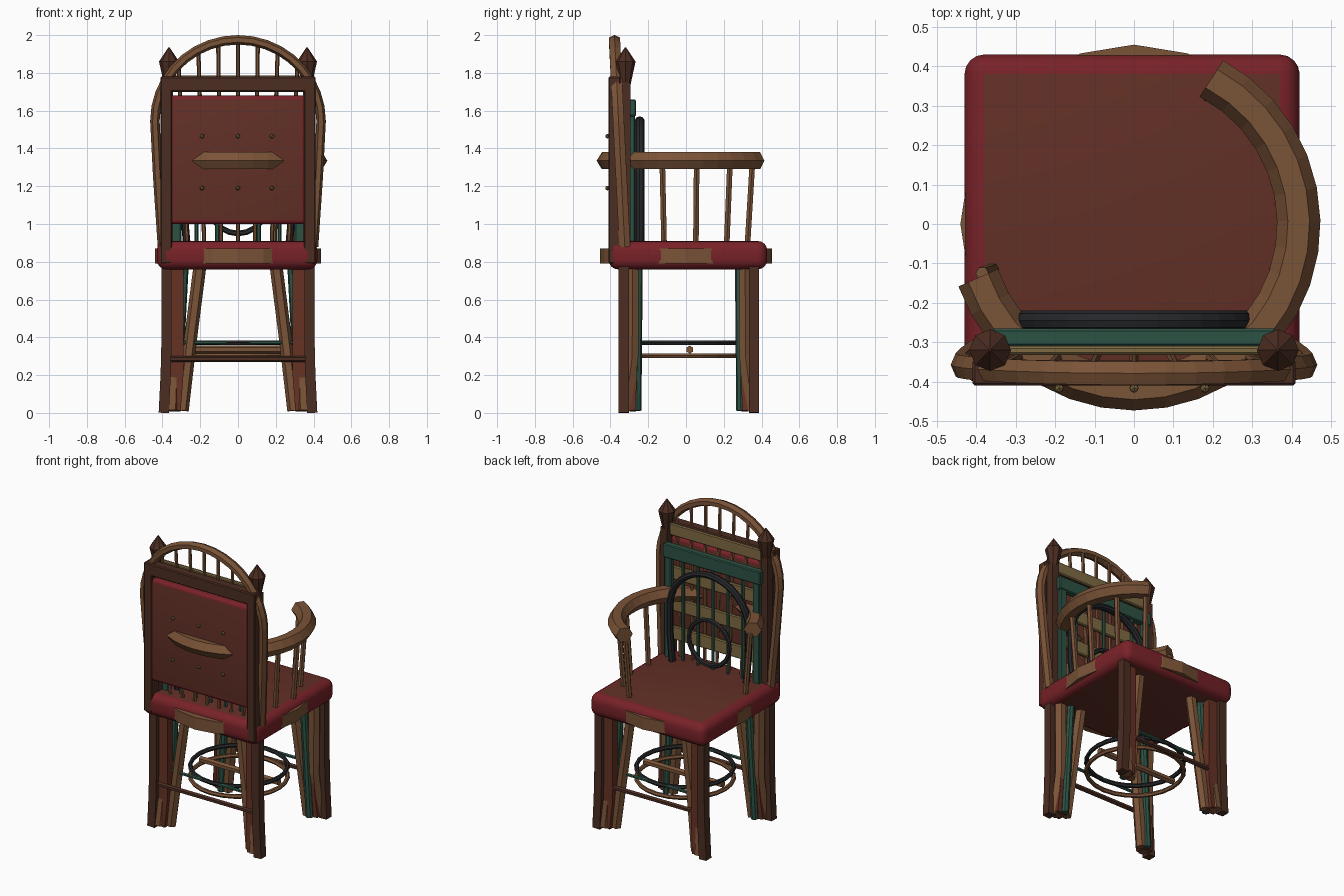
import bpy, bmesh, math
from mathutils import Vector

if "Cube" in bpy.data.objects:
    bpy.data.objects.remove(bpy.data.objects["Cube"])


def mat(name, r, g, b):
    m = bpy.data.materials.new(name)
    lin = lambda c: ((c / 255 + 0.055) / 1.055) ** 2.4
    m.diffuse_color = (lin(r), lin(g), lin(b), 1)
    m.use_nodes = True
    m.node_tree.nodes["Principled BSDF"].inputs["Base Color"].default_value = m.diffuse_color
    return m


RED = mat("red_trim", 120, 34, 40)
LEATHER = mat("brown_leather", 98, 48, 38)
OAK = mat("light_oak", 122, 83, 55)
DARK = mat("dark_wood", 76, 45, 34)
MAHOG = mat("red_wood", 102, 50, 36)
GREEN = mat("green_paint", 44, 82, 68)
TAN = mat("tan_wood", 128, 107, 66)
BLACK = mat("black_paint", 38, 39, 42)


def finish(name, bm, *mats):
    bmesh.ops.recalc_face_normals(bm, faces=bm.faces)
    me = bpy.data.meshes.new(name)
    bm.to_mesh(me)
    bm.free()
    for m in mats:
        me.materials.append(m)
    ob = bpy.data.objects.new(name, me)
    bpy.context.collection.objects.link(ob)
    return ob


def box(name, x0, x1, y0, y1, z0, z1, m, bevel=0.006):
    bm = bmesh.new()
    bmesh.ops.create_cube(bm, size=1)
    for v in bm.verts:
        v.co = Vector((x0 + (v.co.x + .5) * (x1 - x0), y0 + (v.co.y + .5) * (y1 - y0),
                       z0 + (v.co.z + .5) * (z1 - z0)))
    if bevel:
        bmesh.ops.bevel(bm, geom=bm.edges[:], offset=bevel, segments=1, affect='EDGES')
    return finish(name, bm, m)


def cushion(name, x0, x1, y0, y1, z0, z1, bevel, axis):
    """Rounded pad: red rim, leather on the two broad faces."""
    ob = box(name, x0, x1, y0, y1, z0, z1, RED, 0)
    bm = bmesh.new()
    bm.from_mesh(ob.data)
    bmesh.ops.bevel(bm, geom=bm.edges[:], offset=bevel, segments=4, profile=0.5, affect='EDGES')
    ob.data.materials.append(LEATHER)
    bm.normal_update()
    for f in bm.faces:
        f.material_index = 1 if abs(f.normal[axis]) > 0.995 else 0
    bm.to_mesh(ob.data)
    bm.free()
    bpy.ops.object.select_all(action='DESELECT')
    ob.select_set(True)
    bpy.context.view_layer.objects.active = ob
    bpy.ops.object.shade_smooth_by_angle(angle=math.radians(35))
    return ob


def sweep(name, pts, m, w, h=None, ref=(0, 1, 0), sides=6, turn=0, closed=False):
    """Polygonal bar along a path; w across the path, h along ref (half sizes)."""
    h = h or w
    pts = [Vector(p) for p in pts]
    ref, n = Vector(ref), len(pts)
    bm, rings = bmesh.new(), []
    for i, p in enumerate(pts):
        a = pts[(i - 1) % n] if closed or i else p
        b = pts[(i + 1) % n] if closed or i < n - 1 else p
        t = (b - a).normalized()
        u = ref.cross(t).normalized()
        v = t.cross(u)
        angs = [turn + 2 * math.pi * k / sides for k in range(sides)]
        rings.append([bm.verts.new(p + u * w * math.cos(q) + v * h * math.sin(q)) for q in angs])
    for i in range(n if closed else n - 1):
        A, B = rings[i], rings[(i + 1) % n]
        for k in range(sides):
            j = (k + 1) % sides
            bm.faces.new((A[k], A[j], B[j], B[k]))
    if not closed:
        bm.faces.new(rings[0])
        bm.faces.new(rings[-1])
    return finish(name, bm, m)


def square(name, pts, m, half):
    return sweep(name, pts, m, half * 1.414, sides=4, turn=math.pi / 4)


def arc(n, a0, a1, f):
    return [f(math.radians(a0 + (a1 - a0) * i / n)) for i in range(n + 1)]


def cone(name, x, y, z0, z1, r0, r1, m, sides=8):
    bm = bmesh.new()
    bmesh.ops.create_cone(bm, cap_ends=True, segments=sides, radius1=r0, radius2=r1, depth=z1 - z0)
    bmesh.ops.translate(bm, verts=bm.verts, vec=(x, y, (z0 + z1) / 2))
    return finish(name, bm, m)


# Seat cushion with a round wooden seat board showing at each side
cushion("seat", -0.43, 0.42, -0.41, 0.43, 0.76, 0.91, 0.05, 2)
board = cone("seat_board", 0, 0, 0.79, 0.87, 0.455, 0.455, OAK, 20)
board.scale = (0.968, 1, 1)

# Upholstered front panel in its frame
cushion("back_panel", -0.365, 0.36, -0.405, -0.345, 1.0, 1.68, 0.022, 1)
for s in (-1, 1):
    box("panel_post", s * .38 - .03, s * .38 + .03, -.41, -.345, .79, 1.77, DARK)
box("panel_top_rail", -.41, .41, -.41, -.345, 1.70, 1.78, DARK)
for x in (-.19, 0, .18):
    for z in (1.19, 1.465):
        bm = bmesh.new()
        bmesh.ops.create_icosphere(bm, subdivisions=1, radius=0.013)
        bmesh.ops.translate(bm, verts=bm.verts, vec=(x, -.416, z))
        finish("button", bm, TAN)

# Tall bow with straight lower sides, and its spindles
bow_y = lambda z: -0.325 - 0.05 * (z - 0.9)
bow = [(0.40, 0.88), (0.425, 1.25)]
bow += arc(18, 0, 180, lambda a: (0.44 * math.cos(a), 1.545 + 0.43 * math.sin(a)))
bow += [(-0.425, 1.25), (-0.40, 0.88)]
sweep("bow", [(x, bow_y(z), z) for x, z in bow], OAK, 0.025, 0.034)
for i in range(-3, 4):
    x = i * 0.105
    top = 1.545 + 0.43 * math.sqrt(1 - (x / 0.44) ** 2)
    sweep("bow_spindle", [(x * .85, -.325, .88), (x, bow_y(top) + .02, top)], OAK, 0.011)

# Finial posts
for s in (-1, 1):
    square("finial_post", [(s * .37, -.32, .85), (s * .37, -.32, 1.75)], DARK, 0.025)
    cone("finial_base", s * .365, -.32, 1.74, 1.86, 0.027, 0.053, DARK)
    cone("finial_tip", s * .365, -.32, 1.86, 1.935, 0.053, 0.003, DARK)

# Ladder slats
for z, h in ((1.745, .04), (1.46, .045), (1.25, .045), (1.06, .045)):
    box("ladder_slat", -.34, .34, -.332, -.31, z - h, z + h, TAN)

# Green back: stiles, crest rail and spindles
for s in (-1, 1):
    box("green_stile", s * .325 - .025, s * .325 + .025, -.305, -.27, .88, 1.62, GREEN)
box("green_crest_rail", -.36, .36, -.31, -.265, 1.57, 1.66, GREEN)
for i in range(5):
    x = -0.22 + 0.11 * i
    sweep("green_spindle", [(x, -.285, .88), (x, -.285, 1.6)], GREEN, 0.011)

# Black hoop back with inner ring
hoop = [(.27, .88), (.29, 1.1)]
hoop += arc(16, 0, 180, lambda a: (.29 * math.cos(a), 1.27 + .28 * math.sin(a)))
hoop += [(-.29, 1.1), (-.27, .88)]
sweep("black_hoop", [(x, -.245, z) for x, z in hoop], BLACK, 0.02, 0.025, sides=8)
ring = arc(20, 0, 360, lambda a: (.15 * math.cos(a), -.245, 1.1 + .15 * math.sin(a)))[:-1]
sweep("black_ring", ring, BLACK, 0.015, sides=6, closed=True)

# Curved arm rail, longer on one side, on spindles
R = 0.418
sweep("arm_rail", arc(22, 62, -161, lambda a: (R * math.cos(a), R * math.sin(a), 1.335)),
      OAK, 0.055, 0.052, ref=(0, 0, 1))
for d in (60, 35, 8, -18, 198):
    a = math.radians(d)
    c, s = math.cos(a), math.sin(a)
    sweep("arm_spindle", [(.375 * c, .375 * s, .88), (.405 * c, .405 * s, 1.31)], OAK, 0.017)

# Leg clusters at the four corners
for sx in (-1, 1):
    for sy in (-1, 1):
        P = lambda *pts: [(sx * x, sy * y + .015, z) for x, y, z in pts]
        square("dark_leg", P((.378, .345, .78), (.378, .345, .4), (.383, .345, .2), (.393, .345, 0)),
               DARK, 0.027)
        square("red_leg", P((.325, .31, .78), (.325, .31, .2), (.34, .32, .012)), MAHOG, 0.036)
        sweep("oak_leg_facing", P((.345, .298, .78), (.34, .30, .3), (.35, .335, .012)), OAK, 0.038)
        sweep("green_leg", P((.285, .268, .78), (.325, .275, .012)), GREEN, 0.024, sides=8)
        sweep("splayed_leg", P((.20, .275, .79), (.25, .285, .4), (.295, .30, .012)), OAK, 0.034)

# Stretchers and foot rings
for y in (-.33, .345):
    sweep("end_stretcher", [(-.36, y, .285), (.36, y, .285)], DARK, 0.016)
sweep("cross_stretcher", [(-.29, .02, .335), (.29, .02, .335)], OAK, 0.021)
for name, z, m in (("dark_foot_ring", .372, BLACK), ("oak_foot_ring", .303, OAK)):
    pts = arc(24, 0, 360, lambda a: (.295 * math.cos(a), .01 + .295 * math.sin(a), z))[:-1]
    sweep(name, pts, m, 0.014, ref=(0, 0, 1), closed=True)
for y in (-.28, .30):
    sweep("green_stretcher", [(-.3, y, .372), (.3, y, .372)], GREEN, 0.011)
for s in (-1, 1):
    sweep("side_stretcher", [(s * .265, -.28, .303), (s * .265, .30, .303)], OAK, 0.015)
